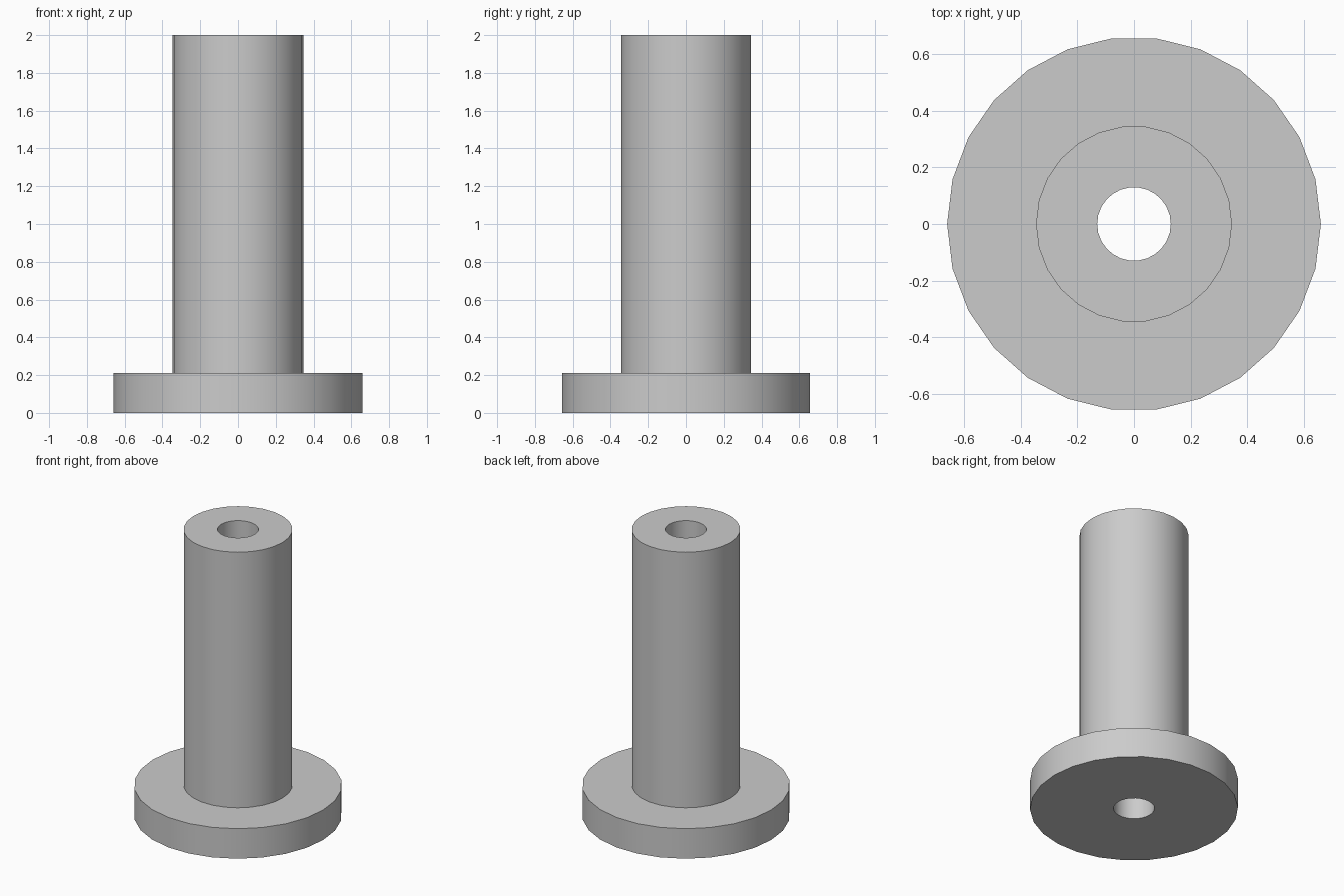
import bpy
import bmesh
from math import cos, sin, tau, radians

SIDES = 26
FLANGE_R, TUBE_R, BORE_R = 0.66, 0.346, 0.13
FLANGE_H, HEIGHT = 0.21, 2.0

cube = bpy.data.objects.get("Cube")
if cube:
    bpy.data.objects.remove(cube, do_unlink=True)

# Single plain grey
grey = bpy.data.materials.new("light grey")
grey.use_nodes = True
colour = (0.6, 0.6, 0.6, 1.0)
grey.diffuse_color = colour
grey.node_tree.nodes["Principled BSDF"].inputs["Base Color"].default_value = colour


def lathe(name, profile):
    """Revolve a closed (radius, height) outline around z."""
    bm = bmesh.new()
    rings = [[bm.verts.new((r * cos(tau * i / SIDES), r * sin(tau * i / SIDES), z))
              for i in range(SIDES)] for r, z in profile]
    for k, lower in enumerate(rings):
        upper = rings[(k + 1) % len(rings)]
        for i in range(SIDES):
            j = (i + 1) % SIDES
            bm.faces.new((lower[i], lower[j], upper[j], upper[i]))
    bmesh.ops.recalc_face_normals(bm, faces=bm.faces)
    mesh = bpy.data.meshes.new(name)
    bm.to_mesh(mesh)
    bm.free()
    mesh.materials.append(grey)
    obj = bpy.data.objects.new(name, mesh)
    bpy.context.collection.objects.link(obj)
    return obj


# Flanged sleeve with a bore right through
sleeve = lathe("flanged_sleeve", [
    (BORE_R, 0), (FLANGE_R, 0), (FLANGE_R, FLANGE_H),
    (TUBE_R, FLANGE_H), (TUBE_R, HEIGHT), (BORE_R, HEIGHT)])

# Smooth round walls, crisp rims
bpy.ops.object.select_all(action="DESELECT")
sleeve.select_set(True)
bpy.context.view_layer.objects.active = sleeve
bpy.ops.object.shade_smooth_by_angle(angle=radians(30))
